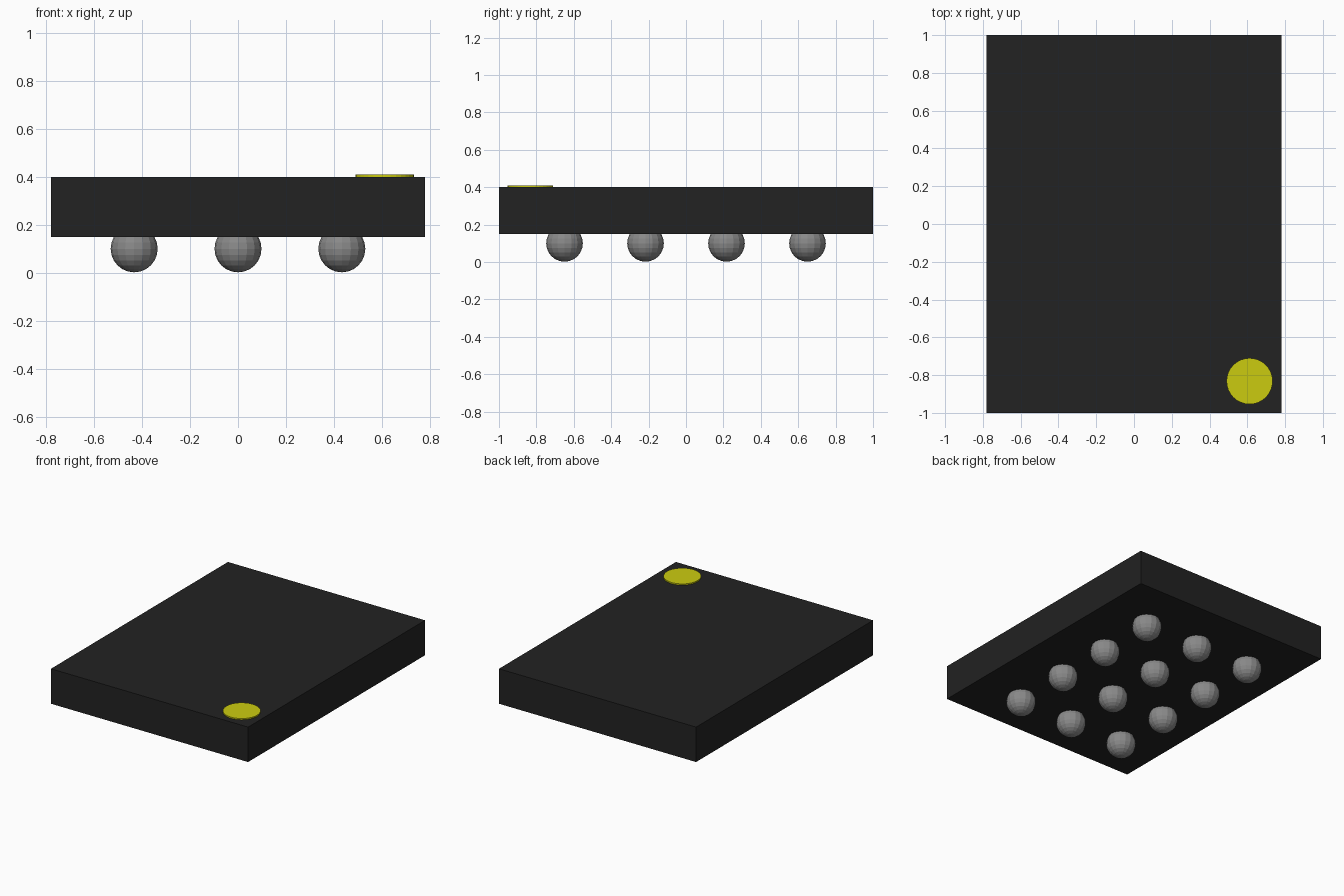
import bpy

cube = bpy.data.objects.get("Cube")
if cube:
    bpy.data.objects.remove(cube, do_unlink=True)


def material(name, rgb):
    mat = bpy.data.materials.new(name)
    mat.use_nodes = True
    color = (*rgb, 1.0)
    mat.diffuse_color = color
    mat.node_tree.nodes["Principled BSDF"].inputs["Base Color"].default_value = color
    return mat


def finish(name, mat):
    obj = bpy.context.object
    obj.name = name
    obj.data.materials.append(mat)
    return obj


black = material("black plastic", (0.016, 0.016, 0.016))
yellow = material("yellow paint", (0.6, 0.6, 0.005))
grey = material("grey solder", (0.25, 0.25, 0.25))

# Flat rectangular package body
bpy.ops.mesh.primitive_cube_add(size=1, location=(0, 0, 0.275))
body = finish("package_body", black)
body.scale = (1.56, 2.0, 0.25)

# Round orientation marker on the top corner
bpy.ops.mesh.primitive_cylinder_add(vertices=32, radius=0.122, depth=0.009,
                                    location=(0.612, -0.832, 0.4045))
finish("corner_marker", yellow)

# Grid of faceted balls partly sunk into the underside
PITCH = 0.433
for row in range(4):
    for col in range(3):
        bpy.ops.mesh.primitive_uv_sphere_add(
            segments=16, ring_count=12, radius=0.098,
            location=((col - 1) * PITCH, (row - 1.5) * PITCH, 0.1))
        finish(f"solder_ball_{row + 1}_{col + 1}", grey)
